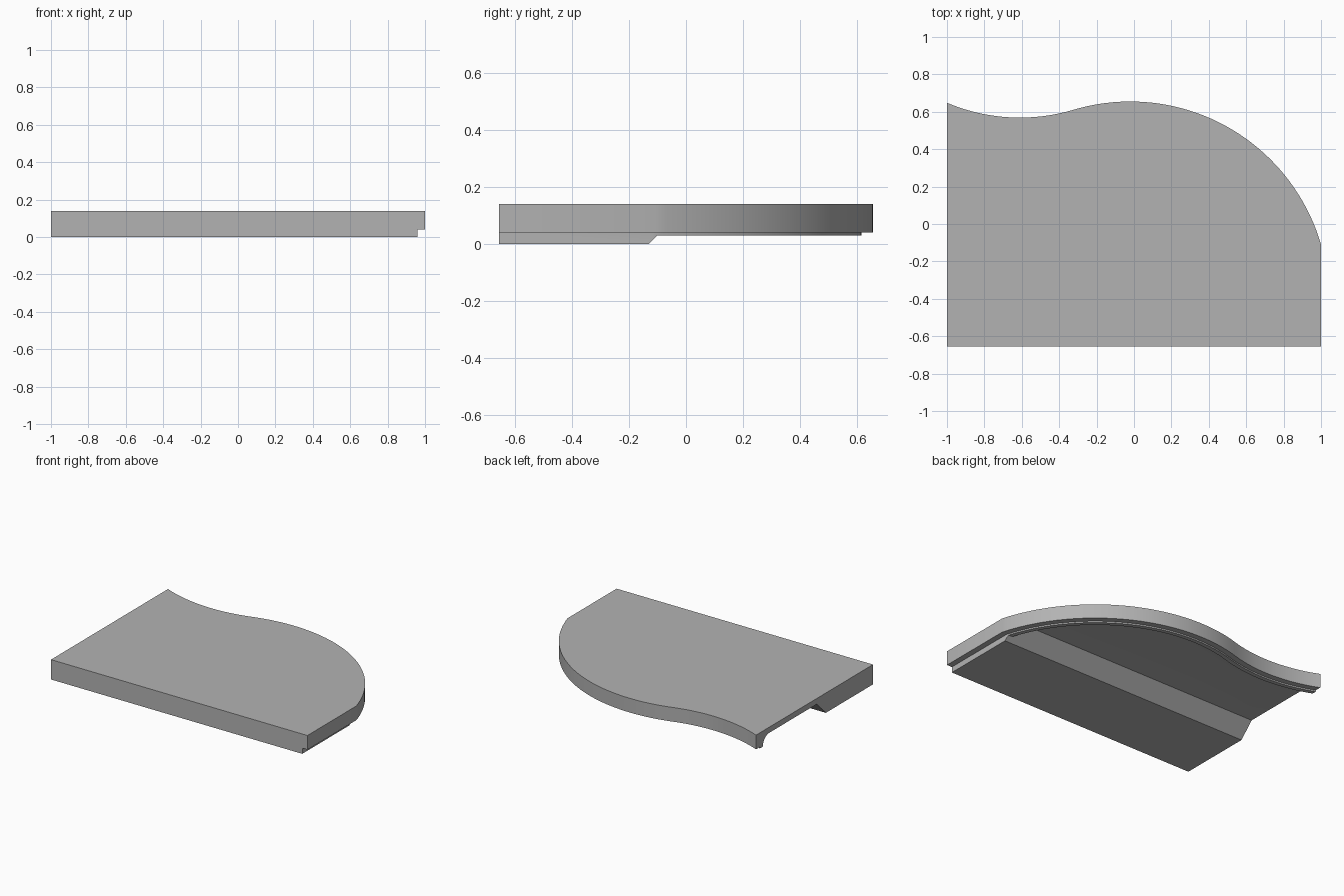
import bpy, bmesh, math

cube = bpy.data.objects.get("Cube")
if cube:
    bpy.data.objects.remove(cube, do_unlink=True)

# One flat grey for the whole board
grey = bpy.data.materials.new("light grey")
grey.use_nodes = True
grey.diffuse_color = (0.45, 0.45, 0.45, 1)
grey.node_tree.nodes["Principled BSDF"].inputs["Base Color"].default_value = grey.diffuse_color

# Two tangent arcs form the wavy back edge
CX, CY, R = -0.02, -0.4075, 1.0625
DX, DY = -0.61, 1.57
R2 = math.hypot(DX - CX, DY - CY) - R
JOIN = math.atan2(DY - CY, DX - CX)
FRONT = -0.655


def back_edge(inset, x_min, end_angle, n=40, m=20):
    """Back edge moved inwards, running from the right end to x_min."""
    r, r2 = R - inset, R2 + inset
    pts = []
    for i in range(n + 1):
        a = end_angle + (JOIN - end_angle) * i / n
        pts.append((CX + r * math.cos(a), CY + r * math.sin(a)))
    a0 = JOIN - math.pi
    a1 = -math.acos((x_min - DX) / r2)
    for i in range(1, m + 1):
        a = a0 + (a1 - a0) * i / m
        pts.append((DX + r2 * math.cos(a), DY + r2 * math.sin(a)))
    return pts


def board_outline(inset, x_min=-1):
    right = 1 - inset
    edge = back_edge(inset, x_min, math.acos((right - CX) / (R - inset)))
    return edge + [(x_min, FRONT), (right, FRONT)]


def recess_outline(inset, y_front, x_min=-1.1):
    edge = back_edge(inset, x_min, math.asin((y_front - CY) / (R - inset)))
    return edge + [(x_min, y_front)]


def loft(name, layers):
    """Closed solid through rings of 3D points."""
    bm = bmesh.new()
    rings = [[bm.verts.new(p) for p in ring] for ring in layers]
    bm.faces.new(rings[0])
    bm.faces.new(rings[-1])
    for a, b in zip(rings, rings[1:]):
        for i in range(len(a)):
            j = (i + 1) % len(a)
            bm.faces.new((a[i], a[j], b[j], b[i]))
    bmesh.ops.recalc_face_normals(bm, faces=bm.faces)
    mesh = bpy.data.meshes.new(name)
    bm.to_mesh(mesh)
    bm.free()
    mesh.materials.append(grey)
    obj = bpy.data.objects.new(name, mesh)
    bpy.context.collection.objects.link(obj)
    return obj


def at_height(outline, z):
    return [(x, y, z) for x, y in outline]


def combine(target, tool, operation):
    mod = target.modifiers.new(operation, "BOOLEAN")
    mod.operation, mod.solver, mod.object = operation, "EXACT", tool
    bpy.context.view_layer.objects.active = target
    bpy.ops.object.modifier_apply(modifier=mod.name)
    bpy.data.objects.remove(tool, do_unlink=True)


# Overhanging top slab, with the inset lower body cut by a sloped wedge
board = loft("board", [at_height(board_outline(0), z) for z in (0.04, 0.14)])
lower = loft("lower_body", [at_height(board_outline(0.04), z) for z in (0, 0.06)])
slope = [(-0.15, -0.02), (-0.10, 0.03), (1, 0.03), (1, -0.02)]
wedge = loft("wedge_cutter", [[(x, y, z) for y, z in slope] for x in (-1.2, 1.2)])
combine(lower, wedge, "DIFFERENCE")
combine(board, lower, "UNION")

# Underside recess: sloped front wall and rounded corner behind the rim
layers = [at_height(recess_outline(0.07, -0.11), 0.02)]
STEPS, FILLET = 8, 0.07
for i in range(STEPS + 1):
    a = math.pi / 2 * i / STEPS
    z = 0.03 + FILLET * math.sin(a)
    inset = 0.07 + FILLET * (1 - math.cos(a))
    layers.append(at_height(recess_outline(inset, z - 0.13), z))
combine(board, loft("recess_cutter", layers), "DIFFERENCE")

bpy.ops.object.select_all(action="DESELECT")
board.select_set(True)
bpy.context.view_layer.objects.active = board
bpy.ops.object.shade_smooth_by_angle(angle=math.radians(30))
